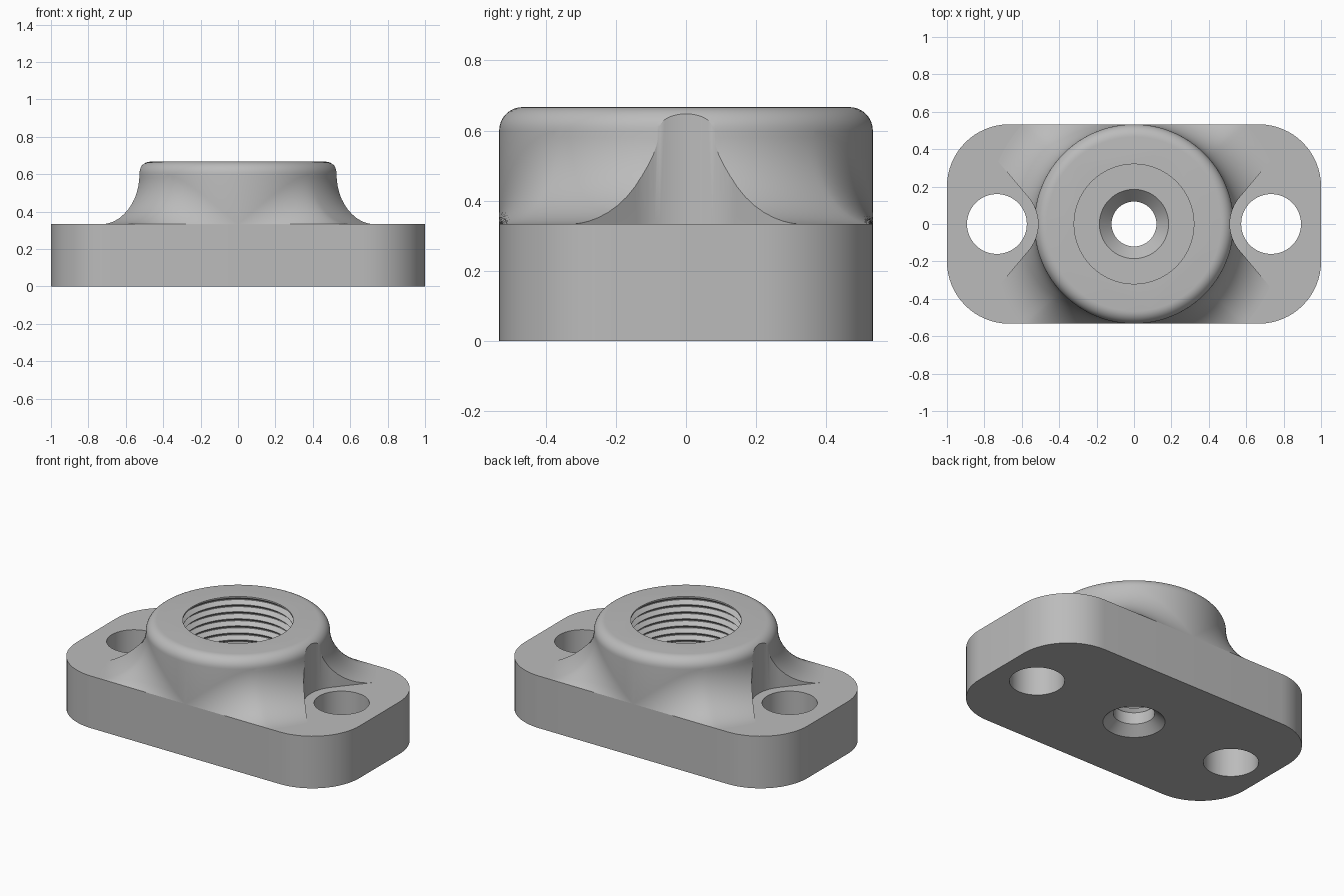
import bpy, bmesh
from math import sin, cos, pi, radians, sqrt
from mathutils import Vector

if "Cube" in bpy.data.objects:
    bpy.data.objects.remove(bpy.data.objects["Cube"])

HALF_DEPTH = 0.533      # plate half depth and boss radius
PLATE_TOP = 0.333
TOP = 0.667
FILLET = 0.267          # concave blend around the boss
ROUND = 0.067           # rounded upper rim
HOLE_X = 0.733

metal = bpy.data.materials.new("plain grey")
metal.use_nodes = True
grey = (0.5, 0.5, 0.5, 1)
metal.diffuse_color = grey
metal.node_tree.nodes["Principled BSDF"].inputs["Base Color"].default_value = grey


def stack_rings(name, rings):
    """Skin a stack of equal rings and cap both ends."""
    bm = bmesh.new()
    rows = [[bm.verts.new(p) for p in ring] for ring in rings]
    n = len(rows[0])
    for low, high in zip(rows, rows[1:]):
        for i in range(n):
            j = (i + 1) % n
            bm.faces.new((low[i], low[j], high[j], high[i]))
    bm.faces.new(rows[0][::-1])
    bm.faces.new(rows[-1])
    bmesh.ops.remove_doubles(bm, verts=bm.verts, dist=0.0002)
    bmesh.ops.recalc_face_normals(bm, faces=bm.faces)
    mesh = bpy.data.meshes.new(name)
    bm.to_mesh(mesh)
    bm.free()
    mesh.materials.append(metal)
    obj = bpy.data.objects.new(name, mesh)
    bpy.context.collection.objects.link(obj)
    return obj


def prism(name, outline, z0, z1):
    return stack_rings(name, [[(x, y, z) for x, y in outline] for z in (z0, z1)])


def arc(cx, cy, r, a0, a1, steps):
    angles = [radians(a0 + (a1 - a0) * i / steps) for i in range(steps + 1)]
    return [(cx + r * cos(a), cy + r * sin(a)) for a in angles]


def lathe(name, profile, sides=96):
    return stack_rings(name, [[(x, y, z) for x, y in arc(0, 0, r, 0, 360, sides)[:-1]]
                              for r, z in profile])


def cut(obj, cutter):
    mod = obj.modifiers.new("cut", 'BOOLEAN')
    mod.operation = 'DIFFERENCE'
    mod.solver = 'EXACT'
    mod.object = cutter
    bpy.context.view_layer.objects.active = obj
    bpy.ops.object.modifier_apply(modifier=mod.name)


# Mounting plate with rounded corners
corner = PLATE_TOP
outline = []
for sx, sy, start in ((1, 1, 0), (-1, 1, 90), (-1, -1, 180), (1, -1, 270)):
    outline += arc(sx * (1 - corner), sy * (HALF_DEPTH - corner), corner, start, start + 90, 16)
plate = prism("mounting_plate", outline, 0, PLATE_TOP)


# Boss: a rolling-ball blend that is held back by the plate's long edges
def boss_column(a, steps=14):
    reach = HALF_DEPTH + FILLET
    cx, cy = reach * cos(a), reach * sin(a)
    side = 1 if cy > 0 else -1
    over = min(max(0, abs(cy) - HALF_DEPTH), FILLET)
    drop = sqrt(FILLET ** 2 - over ** 2)
    centre = Vector((cx, cy, PLATE_TOP + drop))
    to_edge = Vector((0, -side * over, -drop)) / FILLET
    to_wall = Vector((-cos(a), -sin(a), 0))
    column = [centre + FILLET * to_edge.lerp(to_wall, i / steps).normalized()
              for i in range(steps + 1)]
    for r, z in arc(HALF_DEPTH - ROUND, TOP - ROUND, ROUND, 0, 90, 8):
        column.append(Vector((r * cos(a), r * sin(a), z)))
    return column


SIDES = 160
columns = [boss_column(2 * pi * i / SIDES) for i in range(SIDES)]
boss = stack_rings("threaded_boss", list(zip(*columns)))

cutters = []
for side in (-1, 1):
    # Bolt holes
    hole = prism("bolt_hole_cutter", arc(side * HOLE_X, 0, 0.16, 0, 360, 64)[:-1], -0.1, 1)
    cut(plate, hole)
    # Flared tool clearance beside each bolt hole
    shape = arc(HOLE_X, 0, 0.22, 140, 220, 20)
    (x0, y0), run = shape[0], 0.8
    far_x, far_y = x0 + run * cos(radians(50)), y0 + run * sin(radians(50))
    shape += [(far_x, -far_y), (far_x, far_y)]
    clearance = prism("clearance_cutter", [(side * x, y) for x, y in shape], 0.2, 1)
    cut(boss, clearance)
    cutters += [hole, clearance]

# Central bore: lower countersink, through hole, seat cone, then threads
floor, pitch, turns = 0.2, 0.045, 10
profile = [(0.2, -0.02), (0.18, 0), (0.12, 0.055), (0.12, floor - 0.07),
           (0.185, floor), (0.32, floor)]
for i in range(turns):
    z = floor + 0.01 + i * pitch
    profile += [(0.32, z), (0.345, z + pitch * 0.45), (0.345, z + pitch * 0.55),
                (0.32, z + pitch * 0.95)]
profile.append((0.32, TOP + 0.05))
bore = lathe("bore_cutter", profile)
cut(plate, bore)
cut(boss, bore)
cutters.append(bore)

for cutter in cutters:
    bpy.data.objects.remove(cutter)

# Smooth curves with crisp edges
bpy.ops.object.select_all(action='DESELECT')
for obj in (plate, boss):
    obj.select_set(True)
bpy.context.view_layer.objects.active = boss
bpy.ops.object.shade_smooth_by_angle(angle=radians(30))
